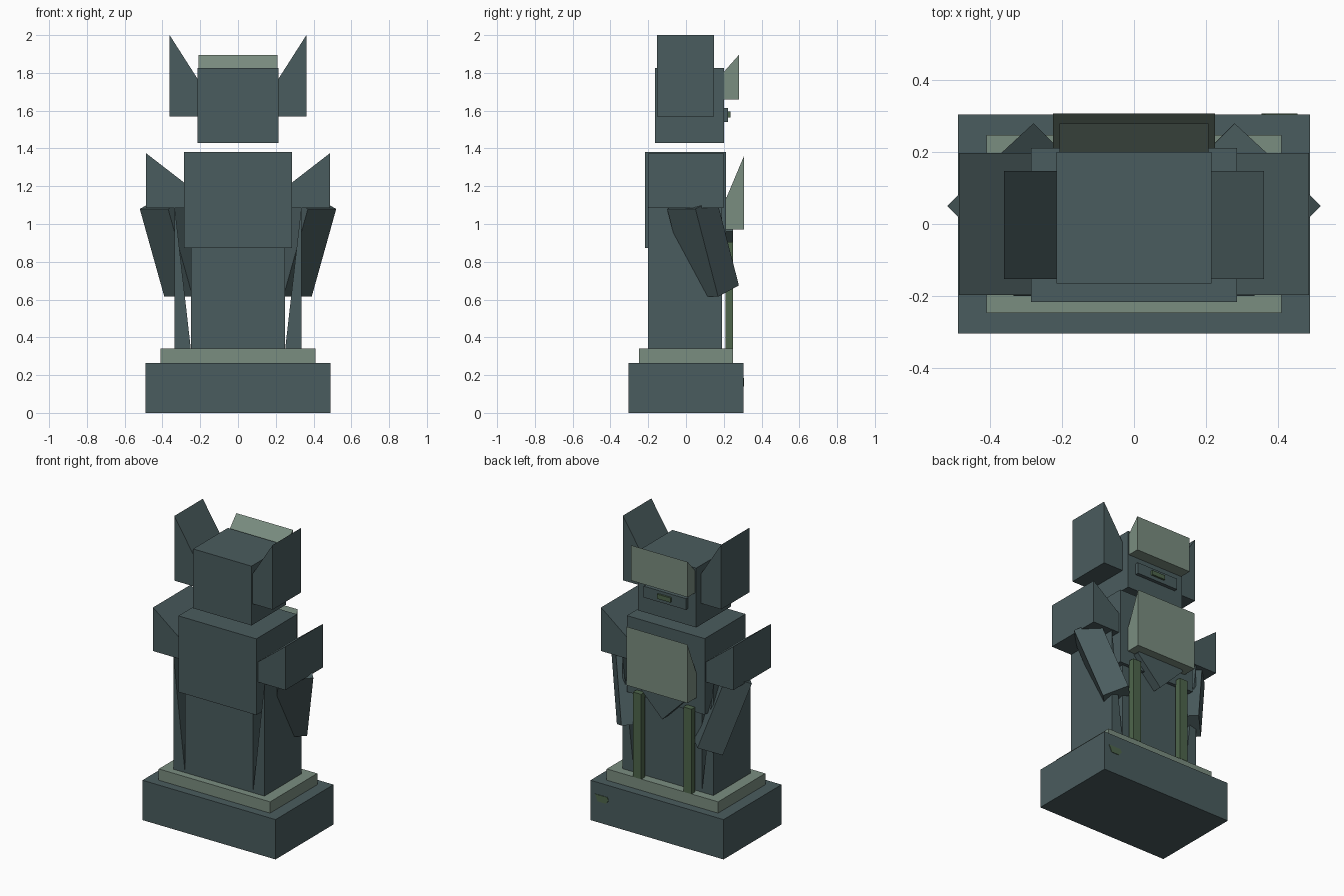
import bpy
import bmesh
from mathutils import Vector

if "Cube" in bpy.data.objects:
    bpy.data.objects.remove(bpy.data.objects["Cube"])


def material(name, rgb):
    """Flat material from 0-255 sRGB values, stored as linear."""
    lin = [((c / 255 + 0.055) / 1.055) ** 2.4 for c in rgb]
    m = bpy.data.materials.new(name)
    m.diffuse_color = (*lin, 1)
    m.use_nodes = True
    m.node_tree.nodes["Principled BSDF"].inputs["Base Color"].default_value = m.diffuse_color
    return m


SLATE = material("slate", (74, 92, 94))
SAGE = material("pale_sage", (122, 141, 128))
MOSS = material("moss_green", (78, 102, 76))


def prism(name, bottom, offset, mat):
    """Extrude a planar polygon along an offset vector."""
    bm = bmesh.new()
    face = bm.faces.new([bm.verts.new(p) for p in bottom])
    ext = bmesh.ops.extrude_face_region(bm, geom=[face], use_keep_orig=True)
    moved = [g for g in ext["geom"] if isinstance(g, bmesh.types.BMVert)]
    bmesh.ops.translate(bm, vec=Vector(offset), verts=moved)
    bmesh.ops.recalc_face_normals(bm, faces=bm.faces)
    mesh = bpy.data.meshes.new(name)
    bm.to_mesh(mesh)
    bm.free()
    mesh.materials.append(mat)
    ob = bpy.data.objects.new(name, mesh)
    bpy.context.collection.objects.link(ob)
    return ob


def box(name, x0, x1, y0, y1, z0, z1, mat):
    pts = [(x0, y0, z0), (x1, y0, z0), (x1, y1, z0), (x0, y1, z0)]
    return prism(name, pts, (0, 0, z1 - z0), mat)


def front_profile(name, xz, y0, y1, mat):
    return prism(name, [(x, y0, z) for x, z in xz], (0, y1 - y0, 0), mat)


def side_profile(name, yz, half, mat):
    return prism(name, [(-half, y, z) for y, z in yz], (2 * half, 0, 0), mat)


# Pedestal with a pale step and a small plaque
box("pedestal", -0.49, 0.49, -0.305, 0.305, 0, 0.265, SLATE)
box("step", -0.41, 0.41, -0.248, 0.248, 0.265, 0.34, SAGE)
front_profile("plaque", [(0.355, 0.165), (0.375, 0.14), (0.435, 0.14),
                         (0.455, 0.185), (0.365, 0.185)], 0.302, 0.308, MOSS)

# Body
box("lower_body", -0.25, 0.25, -0.2, 0.19, 0.34, 0.9, SLATE)
box("torso", -0.287, 0.287, -0.217, 0.212, 0.873, 1.38, SLATE)

# Pointed apron below the chest plate
front_profile("apron", [(0, 0.78), (0.18, 0.96), (0, 1.14), (-0.18, 0.96)],
              0.19, 0.25, SLATE)

# Chest plate with a slanted top edge
side_profile("chest_plate", [(0.21, 0.97), (0.307, 0.97), (0.307, 1.36),
                             (0.21, 1.13)], 0.225, SAGE)

# Head, brow plate and mouth
box("head", -0.215, 0.215, -0.165, 0.2, 1.43, 1.825, SLATE)
side_profile("brow_plate", [(0.2, 1.66), (0.28, 1.66), (0.28, 1.895),
                            (0.2, 1.805)], 0.208, SAGE)
box("mouth", -0.155, 0.155, 0.19, 0.223, 1.54, 1.615, SLATE)
box("tongue", -0.05, 0.05, 0.22, 0.235, 1.565, 1.595, MOSS)

# Parts repeated on both sides
for s, side in ((1, "right"), (-1, "left")):
    front_profile(side + "_ear", [(s * 0.215, 1.57), (s * 0.362, 1.57),
                                  (s * 0.362, 2.0), (s * 0.215, 1.77)],
                  -0.153, 0.147, SLATE)
    front_profile(side + "_upper_arm", [(s * 0.28, 1.085), (s * 0.487, 1.085),
                                        (s * 0.487, 1.375), (s * 0.28, 1.215)],
                  -0.198, 0.198, SLATE)
    front_profile(side + "_leg_wedge", [(s * 0.25, 0.34), (s * 0.335, 0.34),
                                        (s * 0.335, 1.09)], -0.2, 0.19, SLATE)
    # Forearm: a box leaning inward and forward
    a = Vector((s * 0.52, 0.05, 1.08))
    u = Vector((-s * 0.15, -0.15, 0))
    v = Vector((-s * 0.11, 0.11, 0.06))
    prism(side + "_forearm", [a, a + u, a + u + v, a + v],
          (-s * 0.13, 0.12, -0.465), SLATE)
    box(side + "_pillar", s * 0.155, s * 0.215, 0.21, 0.25, 0.34, 0.905, MOSS)
